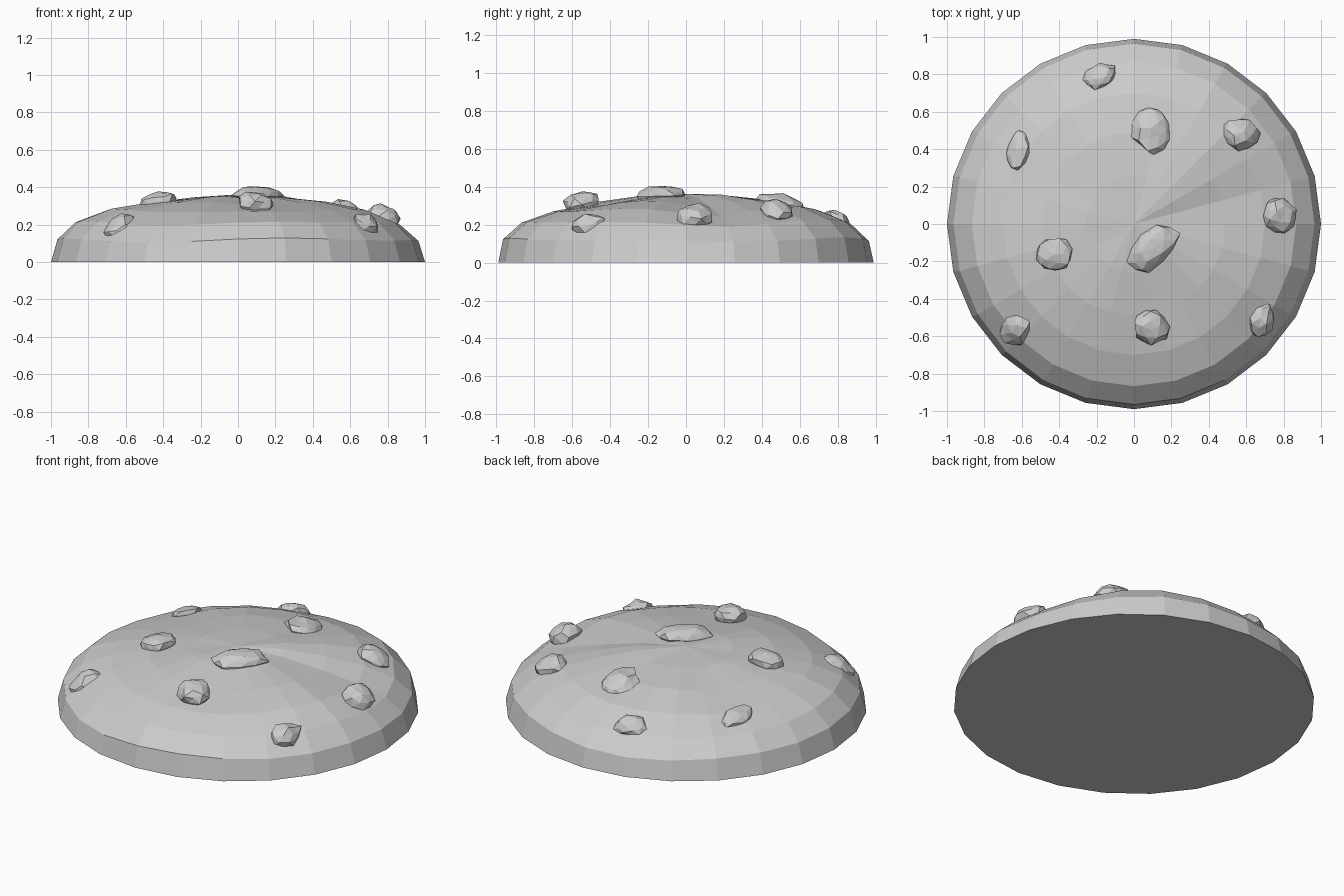
import bpy, bmesh, math, random
from mathutils import Vector, Matrix

if "Cube" in bpy.data.objects:
    bpy.data.objects.remove(bpy.data.objects["Cube"])

random.seed(7)


def finish(bm, name):
    bmesh.ops.recalc_face_normals(bm, faces=bm.faces[:])
    me = bpy.data.meshes.new(name)
    bm.to_mesh(me)
    bm.free()
    ob = bpy.data.objects.new(name, me)
    bpy.context.collection.objects.link(ob)
    return ob


# Mound: flattened faceted dome with slightly uneven rings
SEG = 24
PROFILE = [(0.99, 0.0), (0.965, 0.118), (0.867, 0.208), (0.7, 0.272),
           (0.49, 0.314), (0.258, 0.345)]


def unevenness(a, r):
    ridge = 0.022 * math.exp(-((math.degrees(a) - 50) / 25) ** 2)
    dip = -0.02 * math.exp(-((math.degrees(a) - 12) / 14) ** 2)
    wave = 0.008 * math.sin(3 * a + 5 * r) + 0.006 * math.sin(5 * a - 4 * r)
    return (ridge + dip) * math.sin(math.pi * min(1, r)) + wave * min(1, r * 2)


bm = bmesh.new()
rings = []
for i, (r, z) in enumerate(PROFILE):
    ring = []
    for s in range(SEG):
        a = math.tau * s / SEG
        rx = 1.0 if i == 0 else r
        h = z + (unevenness(a, r) if i else 0)
        ring.append(bm.verts.new((rx * math.cos(a), r * math.sin(a), h)))
    rings.append(ring)
peak = bm.verts.new((0, 0, 0.362))
for lo, hi in zip(rings, rings[1:]):
    for s in range(SEG):
        t = (s + 1) % SEG
        bm.faces.new((lo[s], lo[t], hi[t], hi[s]))
for s in range(SEG):
    bm.faces.new((rings[-1][s], rings[-1][(s + 1) % SEG], peak))
bm.faces.new(rings[0][::-1])
finish(bm, "mound")

# Half-buried rocks: x, y, z, half length, half width, half height, turn in degrees
ROCKS = [
    (0.10, -0.13, 0.355, 0.160, 0.100, 0.055, 40),
    (0.09, 0.50, 0.310, 0.130, 0.100, 0.055, 110),
    (-0.42, -0.16, 0.325, 0.100, 0.092, 0.055, 0),
    (0.09, -0.55, 0.310, 0.102, 0.095, 0.068, 90),
    (0.78, 0.05, 0.235, 0.100, 0.090, 0.072, 90),
    (0.57, 0.48, 0.265, 0.105, 0.088, 0.060, -10),
    (-0.63, -0.56, 0.180, 0.100, 0.088, 0.065, 50),
    (0.68, -0.51, 0.195, 0.098, 0.075, 0.065, 70),
    (-0.62, 0.39, 0.243, 0.110, 0.070, 0.045, 80),
    (-0.18, 0.79, 0.225, 0.095, 0.070, 0.045, 25),
]
for n, (x, y, z, l, w, h, turn) in enumerate(ROCKS):
    bm = bmesh.new()
    bmesh.ops.create_icosphere(bm, subdivisions=2, radius=1)
    for v in bm.verts:
        v.co *= random.uniform(0.86, 1.12)
    normal = Vector((0.37 ** 2 * x, 0.37 ** 2 * y, z)).normalized()
    tilt = Vector((0, 0, 1)).rotation_difference(normal).to_matrix().to_4x4()
    m = (Matrix.Translation((x, y, z)) @ tilt
         @ Matrix.Rotation(math.radians(turn), 4, 'Z')
         @ Matrix.Diagonal((l, w, h, 1)))
    bmesh.ops.transform(bm, matrix=m, verts=bm.verts[:])
    finish(bm, f"rock_{n + 1}")
